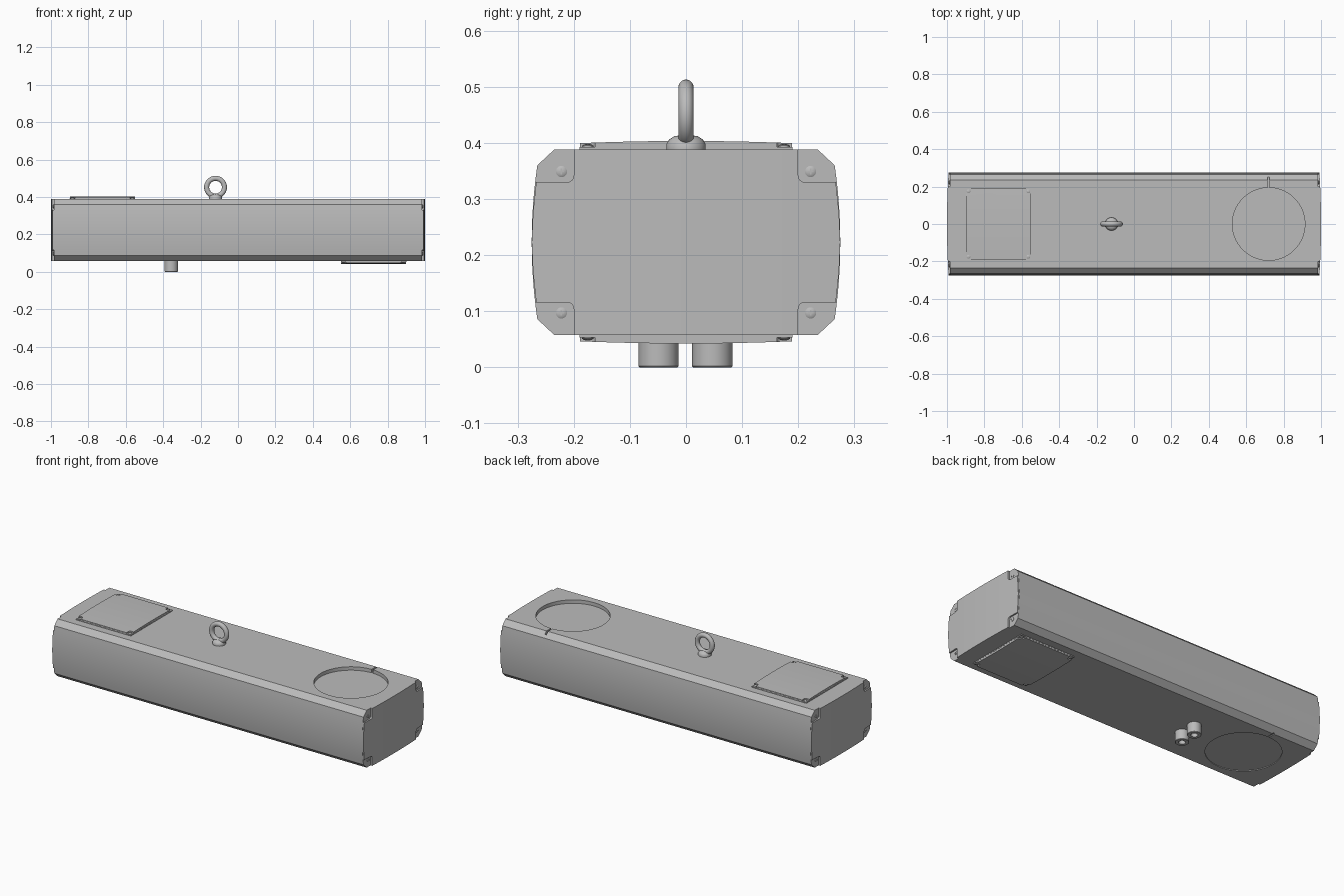
import bpy, bmesh, math
from mathutils import Matrix, Vector

cube = bpy.data.objects.get("Cube")
if cube:
    bpy.data.objects.remove(cube)

MID, HALF = 0.223, 0.165      # body centre height and half height
END = 0.985                   # body half length


def material(name, grey):
    m = bpy.data.materials.new(name)
    m.use_nodes = True
    col = (grey, grey, grey, 1)
    m.diffuse_color = col
    m.node_tree.nodes["Principled BSDF"].inputs["Base Color"].default_value = col
    return m


metal = material("plain grey metal", 0.5)


def finish(name, bm, place=Matrix(), angle=25):
    bmesh.ops.recalc_face_normals(bm, faces=bm.faces)
    me = bpy.data.meshes.new(name)
    bm.to_mesh(me)
    bm.free()
    ob = bpy.data.objects.new(name, me)
    bpy.context.collection.objects.link(ob)
    me.materials.append(metal)
    ob.matrix_world = place
    bpy.ops.object.select_all(action="DESELECT")
    ob.select_set(True)
    bpy.context.view_layer.objects.active = ob
    bpy.ops.object.shade_smooth_by_angle(angle=math.radians(angle))
    return ob


def frame(u, v, w, origin):
    """Matrix whose local axes are u, v, w."""
    return Matrix.Translation(origin) @ Matrix((u, v, w)).transposed().to_4x4()


def prism(outline, depth):
    bm = bmesh.new()
    face = bm.faces.new([bm.verts.new((u, v, 0)) for u, v in outline])
    ext = bmesh.ops.extrude_face_region(bm, geom=[face])
    for g in ext["geom"]:
        if isinstance(g, bmesh.types.BMVert):
            g.co.z = depth
    return bm


def four_ways(quarter):
    """Mirror a quarter outline, given from the u axis to the v axis."""
    pts = list(quarter)
    pts += [(-u, v) for u, v in reversed(pts)]
    pts += [(u, -v) for u, v in reversed(pts)]
    return [p for i, p in enumerate(pts) if p != pts[i - 1]]


def notched_plate(name, hu, hv, nu, nv, r, thick, bulge, place, mid=0.0):
    """Plate with filleted corner notches and a crowned outer face."""
    quarter = [(hu + mid, 0.0), (hu + mid * 0.7, nv * 0.5), (hu, nv)]
    for i in range(5):
        a = math.radians(90 * i / 4)
        quarter.append((nu + r - r * math.sin(a), nv + r - r * math.cos(a)))
    quarter.append((nu, hv))
    bm = prism(four_ways(quarter), thick)
    for i in range(-7, 8):
        bmesh.ops.bisect_plane(bm, geom=bm.verts[:] + bm.edges[:] + bm.faces[:],
                               plane_co=(nu * i / 8, 0, 0), plane_no=(1, 0, 0))
    for v in bm.verts:
        if v.co.z > thick * 0.5:
            v.co.z -= bulge * (v.co.x / hu) ** 2
    return finish(name, bm, place, 20)


def lathe(name, profile, place, steps=40):
    bm = bmesh.new()
    vs = [bm.verts.new((r, 0, h)) for r, h in profile]
    edges = [bm.edges.new(p) for p in zip(vs, vs[1:])]
    bmesh.ops.spin(bm, geom=vs + edges, cent=(0, 0, 0), axis=(0, 0, 1),
                   angle=math.tau, steps=steps, use_duplicate=False)
    bmesh.ops.remove_doubles(bm, verts=bm.verts, dist=1e-5)
    return finish(name, bm, place, 35)


def box(bm, size, at):
    m = Matrix.Translation(at) @ Matrix.Diagonal((*size, 1))
    bmesh.ops.create_cube(bm, size=1, matrix=m)


def screw(name, r, place):
    """Domed head with a cross-shaped drive."""
    lathe(name, [(r, 0), (r, 0.002), (r * 0.7, 0.004), (0, 0.0045)], place, 20)
    bm = bmesh.new()
    box(bm, (r, r * 0.25, 0.0012), (0, 0, 0.0045))
    box(bm, (r * 0.25, r, 0.0012), (0, 0, 0.0045))
    finish(name + "_cross", bm, place)


# Long housing with bowed sides and chamfered edges
side = [(0.275 - 0.01 * (i / 6) ** 2, 0.137 * i / 6) for i in range(7)]
bm = prism(four_ways(side + [(0.235, HALF)]), 2 * END)
housing = finish("housing", bm, frame((0, 1, 0), (0, 0, 1), (1, 0, 0), (-END, 0, MID)), 12)

# Round recess with a small slot, cut in the top and underside
for name, s, depth in (("top_recess", 1, 0.02), ("bottom_recess", -1, 0.004)):
    bm = bmesh.new()
    top = MID + s * HALF
    bmesh.ops.create_cone(bm, cap_ends=True, segments=96, radius1=0.194, radius2=0.194,
                          depth=2 * depth, matrix=Matrix.Translation((s * 0.72, 0, top)))
    cutter = finish(name + "_cutter", bm)
    bm = bmesh.new()
    box(bm, (0.01, 0.08, 2 * depth), (s * 0.72, 0.21, top))
    slot = finish(name + "_slot_cutter", bm)
    for c in (cutter, slot):
        c.hide_render = True
        c.hide_set(True)
        mod = housing.modifiers.new(c.name, "BOOLEAN")
        mod.object = c
        mod.operation = "DIFFERENCE"
        mod.solver = "EXACT"
# Apply the cuts, then drop the cutters
bpy.context.view_layer.objects.active = housing
housing.select_set(True)
for mod in list(housing.modifiers):
    if mod.type == "BOOLEAN":
        c = mod.object
        bpy.ops.object.modifier_apply(modifier=mod.name)
        bpy.data.objects.remove(c)
bpy.ops.object.shade_smooth_by_angle(angle=math.radians(12))

# End caps with a screw in each corner notch
for name, s in (("left", 1), ("right", -1)):
    place = frame((0, 1, 0), (0, 0, s), (s, 0, 0), (s * END, 0, MID))
    notched_plate(name + "_end_cap", 0.267, HALF, 0.2, 0.107, 0.012, 0.015, 0.008,
                  place, 0.008)
    for u in (-1, 1):
        for v in (-1, 1):
            screw(name + "_end_screw", 0.01,
                  place @ Matrix.Translation((u * 0.222, v * 0.126, 0)))

# Square crowned covers, one on top and one underneath
for name, s in (("top", 1), ("bottom", -1)):
    place = frame((0, 1, 0), (-s, 0, 0), (0, 0, s), (-s * 0.725, 0, MID + s * HALF))
    bm = bmesh.new()
    box(bm, (0.38, 0.35, 0.005), (0, 0, 0.0025))
    finish(name + "_cover_base", bm, place)
    notched_plate(name + "_cover", 0.189, 0.174, 0.162, 0.147, 0.01, 0.0155, 0.004, place)
    for u in (-1, 1):
        for v in (-1, 1):
            screw(name + "_cover_screw", 0.01,
                  place @ Matrix.Translation((u * 0.175, v * 0.16, 0.005)))

# Lifting eye: domed collar and ring
eye = Matrix.Translation((-0.12, 0, MID + HALF))
lathe("lifting_eye_collar",
      [(0.035, 0), (0.035, 0.01), (0.03, 0.018), (0.021, 0.024), (0, 0.027)], eye)
ring_path = [(0.0475 + 0.0135 * math.cos(math.tau * i / 20),
              0.0135 * math.sin(math.tau * i / 20)) for i in range(21)]
ring_place = Matrix.Translation((-0.12, 0, 0.452)) @ Matrix.Rotation(math.pi / 2, 4, "X")
lathe("lifting_eye_ring", ring_path, ring_place, 48)

# Pair of hollow cable sockets underneath
for name, y in (("front", -0.049), ("back", 0.047)):
    lathe(name + "_socket",
          [(0.036, MID - HALF), (0.036, 0.002), (0.034, 0), (0.018, 0),
           (0.018, 0.03), (0, 0.03)], Matrix.Translation((-0.357, y, 0)))
